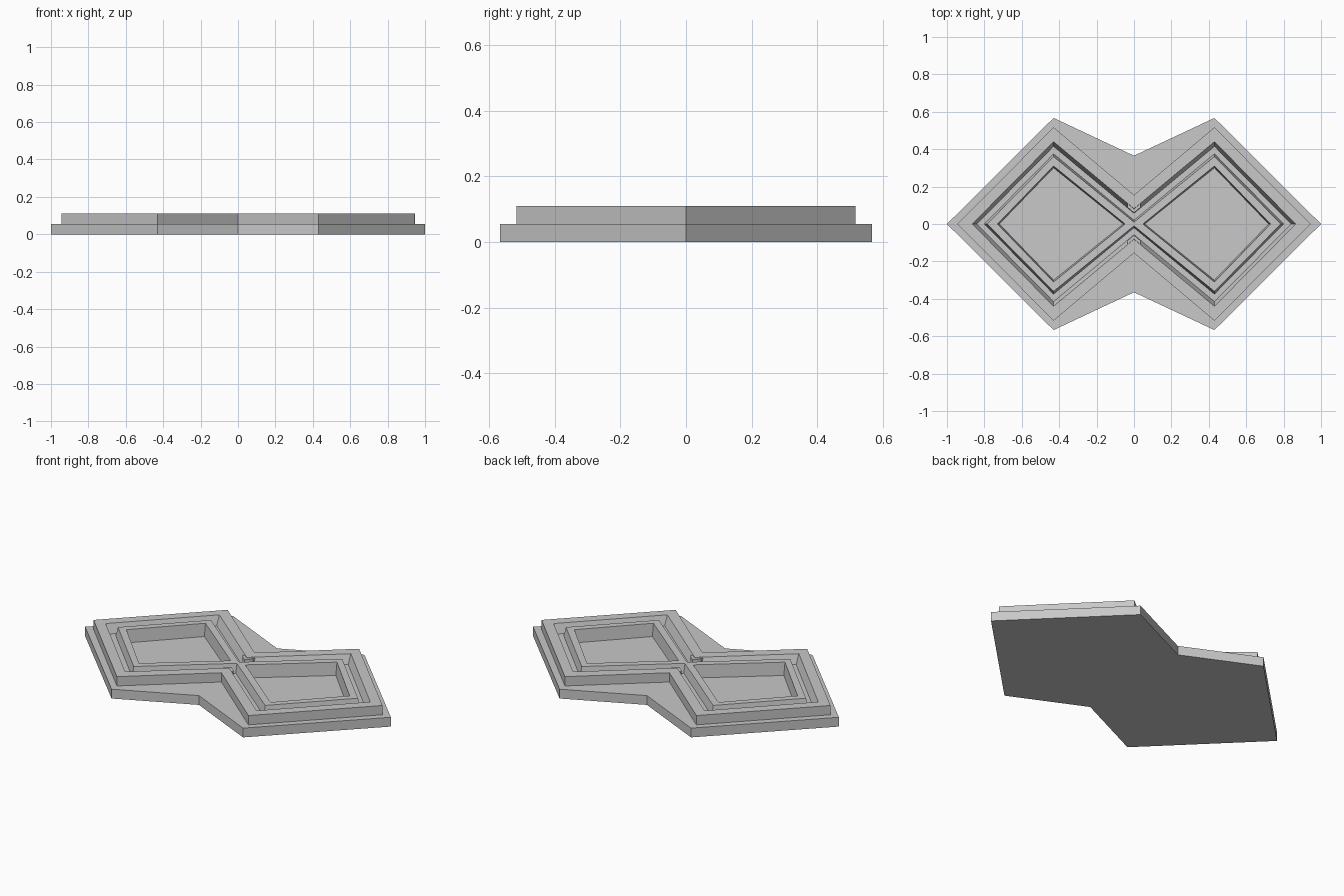
import bpy, bmesh

cube = bpy.data.objects.get("Cube")
if cube:
    bpy.data.objects.remove(cube, do_unlink=True)

grey = bpy.data.materials.new("plain grey")
grey.use_nodes = True
colour = (0.58, 0.58, 0.58, 1)
grey.diffuse_color = colour
grey.node_tree.nodes["Principled BSDF"].inputs["Base Color"].default_value = colour

PEAK_X = 0.43
STEP, TOP, FLOOR = 0.055, 0.11, 0.035


def double_diamond(tip, peak, waist, z):
    """Outline of two joined diamonds."""
    back = [(tip, 0, z), (PEAK_X, peak, z), (0, waist, z), (-PEAK_X, peak, z)]
    return back + [(-x, -y, z) for x, y, z in back]


def half_diamond(tip, peak, inner, waist, z, side):
    """Outline of one diamond with its inner corner cut off."""
    pts = [(tip, 0), (PEAK_X, peak), (inner, waist), (inner, -waist), (PEAK_X, -peak)]
    return [(side * x, y, z) for x, y in pts]


def loft(name, loops, cap_first=False, cap_last=False):
    """Bridge successive outlines into flat-sided walls and ledges."""
    bm = bmesh.new()
    rings = [[bm.verts.new(p) for p in loop] for loop in loops]
    n = len(rings[0])
    for a, b in zip(rings, rings[1:]):
        for i in range(n):
            j = (i + 1) % n
            bm.faces.new((a[i], a[j], b[j], b[i]))
    if cap_first:
        bm.faces.new(rings[0][::-1])
    if cap_last:
        bm.faces.new(rings[-1])
    # Keep the outline's winding outward on mirrored parts
    if sum(p[0] * q[1] - q[0] * p[1] for p, q in zip(loops[0], loops[0][1:] + loops[0][:1])) < 0:
        bmesh.ops.reverse_faces(bm, faces=bm.faces[:])
    mesh = bpy.data.meshes.new(name)
    bm.to_mesh(mesh)
    bm.free()
    mesh.materials.append(grey)
    obj = bpy.data.objects.new(name, mesh)
    bpy.context.collection.objects.link(obj)
    return obj


# Stepped base with raised frame and sunken channel
loft("base_and_frame", [
    double_diamond(1.0, 0.567, 0.365, 0),
    double_diamond(1.0, 0.567, 0.365, STEP),
    double_diamond(0.945, 0.517, 0.155, STEP),
    double_diamond(0.945, 0.517, 0.155, TOP),
    double_diamond(0.865, 0.44, 0.082, TOP),
    double_diamond(0.84, 0.415, 0.057, STEP),
    double_diamond(0.80, 0.375, 0.02, STEP),
], cap_first=True)

# Inner ridge and recessed tray on each side
for side, label in ((1, "left"), (-1, "right")):
    loft(label + "_tray", [
        half_diamond(0.80, 0.375, 0, 0.02, STEP, side),
        half_diamond(0.785, 0.36, 0, 0.01, TOP, side),
        half_diamond(0.73, 0.31, 0.05, 0.002, TOP, side),
        half_diamond(0.72, 0.30, 0.06, 0.002, FLOOR, side),
    ], cap_last=True)

# Small pointed tabs at the waist of the frame
for side, label in ((1, "back"), (-1, "front")):
    outline = [(0, 0.06), (0.035, 0.09), (0.035, 0.12), (-0.035, 0.12), (-0.035, 0.09)]
    loft(label + "_waist_tab",
         [[(x, side * y, z) for x, y in outline] for z in (STEP, TOP - 0.004)],
         cap_first=True, cap_last=True)
